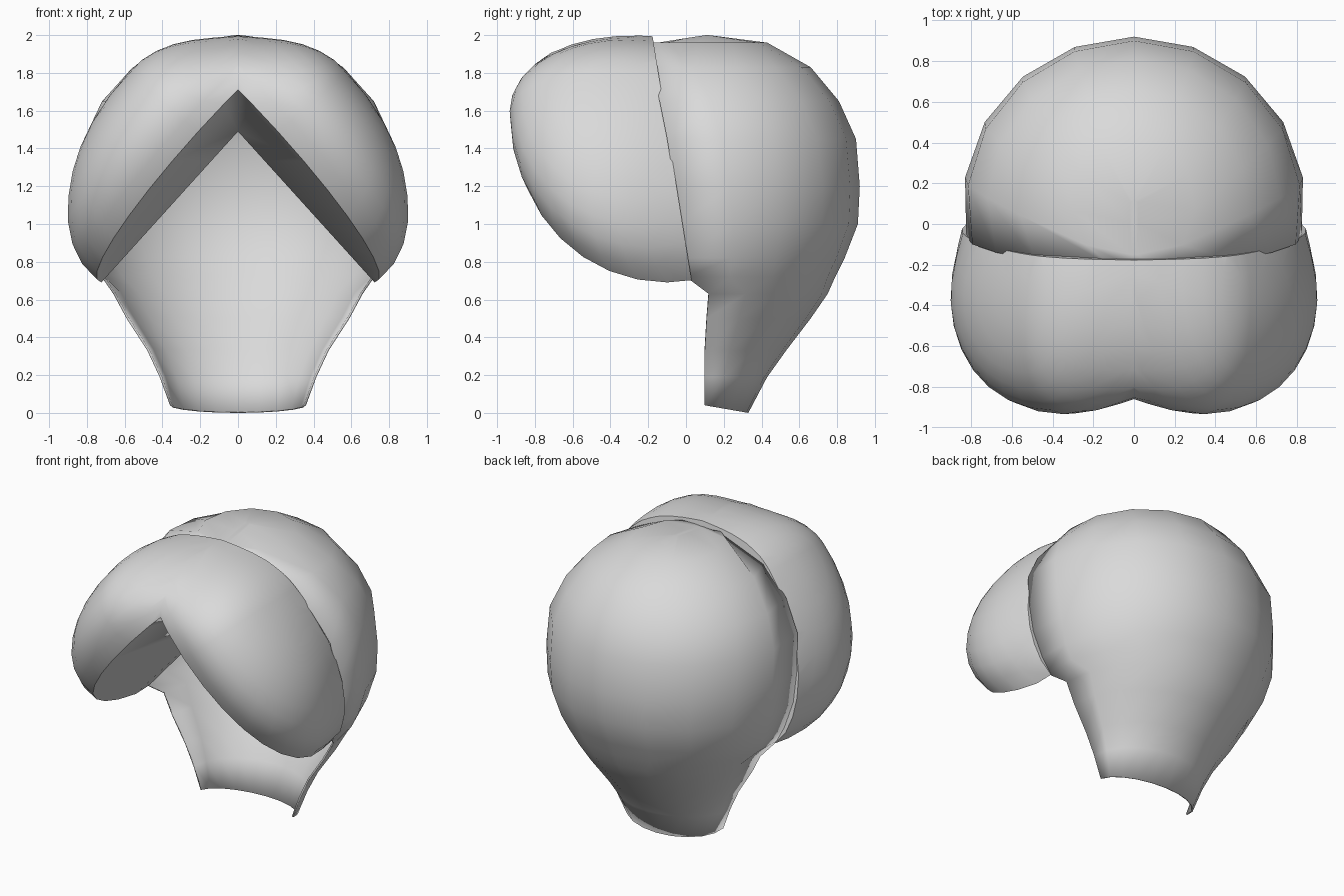
import bpy, bmesh, math
from mathutils import Vector

if "Cube" in bpy.data.objects:
    bpy.data.objects.remove(bpy.data.objects["Cube"])

mat = bpy.data.materials.new("light_grey")
mat.diffuse_color = (0.7, 0.7, 0.7, 1)
mat.use_nodes = True
mat.node_tree.nodes["Principled BSDF"].inputs["Base Color"].default_value = mat.diffuse_color


def make_object(name, bm):
    bmesh.ops.recalc_face_normals(bm, faces=bm.faces)
    mesh = bpy.data.meshes.new(name)
    bm.to_mesh(mesh)
    bm.free()
    mesh.materials.append(mat)
    ob = bpy.data.objects.new(name, mesh)
    bpy.context.collection.objects.link(ob)
    bpy.ops.object.select_all(action='DESELECT')
    ob.select_set(True)
    bpy.context.view_layer.objects.active = ob
    bpy.ops.object.shade_smooth_by_angle(angle=math.radians(50))
    return ob


def bridge(bm, rings, closed=False):
    for a, b in zip(rings, rings[1:]):
        n = len(a)
        for i in range(n if closed else n - 1):
            j = (i + 1) % n
            bm.faces.new((a[i], a[j], b[j], b[i]))


def cut(bm, co, no):
    return bmesh.ops.bisect_plane(
        bm, geom=bm.verts[:] + bm.edges[:] + bm.faces[:], dist=1e-5,
        plane_co=co, plane_no=no, clear_inner=True)


# Back hair: open-fronted rings (height, half width, back y, centre y, front y)
sections = [
    (0.04, .36, .33, .10, .10), (0.19, .415, .43, .10, .10),
    (0.33, .48, .53, .10, .10), (0.50, .59, .66, .11, .11),
    (0.63, .66, .75, .12, .12),
    (0.72, .73, .79, .10, .00), (0.82, .78, .84, .10, -.02),
    (1.00, .83, .91, .10, -.03), (1.20, .84, .92, .10, -.06),
    (1.45, .82, .90, .10, -.10), (1.65, .72, .81, .10, -.14),
    (1.83, .56, .66, .10, -.18), (1.96, .30, .43, .10, -.21),
    (2.00, .02, .12, .10, -.21)]
SEG = 10
bm = bmesh.new()
rings = []
for k, (z, w, back, c, front) in enumerate(sections):
    d = back - c
    start = math.asin(max(-1, (front - c) / d))
    ring = []
    for i in range(SEG + 1):
        a = start + (math.pi - 2 * start) * i / SEG
        s = math.sin(a)
        y = c + s * (d if s > 0 else max(d, c - front))
        drop = 0.04 * max(0, s) if k == 0 else 0
        if k == len(sections) - 1:
            drop = 0.16 * max(0, c - y)
        ring.append(bm.verts.new((w * math.cos(a), y, z - drop)))
    rings.append(ring)
bridge(bm, rings)
bm.faces.new(rings[-1])
back_hair = make_object("back_hair", bm)
thick = back_hair.modifiers.new("thickness", 'SOLIDIFY')
thick.thickness = 0.012
thick.offset = -1

# Fringe: leaning half dome whose lower rim sweeps up towards the front
slope = Vector((0.67, 0, -0.74))
outward = Vector((0.74, 0, 0.67))
N, LEVELS = 32, 9
LEAN = 0.45
bm = bmesh.new()
rings = []
for k in range(LEVELS):
    f = k / LEVELS
    h, r = 0.64 * math.sin(f * math.pi / 2), math.cos(f * math.pi / 2)
    g = min(1, 2 * f)
    ring = []
    for i in range(N):
        a = math.tau * i / N
        ca, sa = math.cos(a), math.sin(a)
        t = 0.23 * h + r * ca * (1.08 - 0.1 * g if ca > 0 else 0.5 + 0.5 * (1 - f) ** 6)
        y = -0.1 - LEAN * h + r * sa * (0.85 if sa > 0 else 0.8 - 0.04 * g)
        p = Vector((0, y, 1.49)) + slope * t + outward * h
        p.x += 0.27 * max(0, -0.12 - y) * (1 - f) ** 1.5
        ring.append(bm.verts.new(p))
    rings.append(ring)
tip = bm.verts.new(Vector((0, -0.1 - LEAN * 0.64, 1.49)) + slope * 0.147 + outward * 0.64)
for i in range(N):
    bm.faces.new((rings[-1][i], rings[-1][(i + 1) % N], tip))
# Underside: joins the rim to a straight sloped line
spine = [bm.verts.new(((1.49 - v.co.z) * 0.905, -0.1, v.co.z)) for v in rings[0]]
bridge(bm, [spine] + rings, closed=True)
bmesh.ops.remove_doubles(bm, verts=bm.verts, dist=0.001)
# Rear wall against the back hair, then the middle cut
cut(bm, (0, 0.03, 0.7), (0, -1, -0.16))
bmesh.ops.holes_fill(bm, edges=[e for e in bm.edges if e.is_boundary], sides=0)
cut(bm, (0, 0, 0), (1, 0, 0))
fringe = make_object("fringe", bm)
mirror = fringe.modifiers.new("mirror", 'MIRROR')
mirror.use_clip = True
